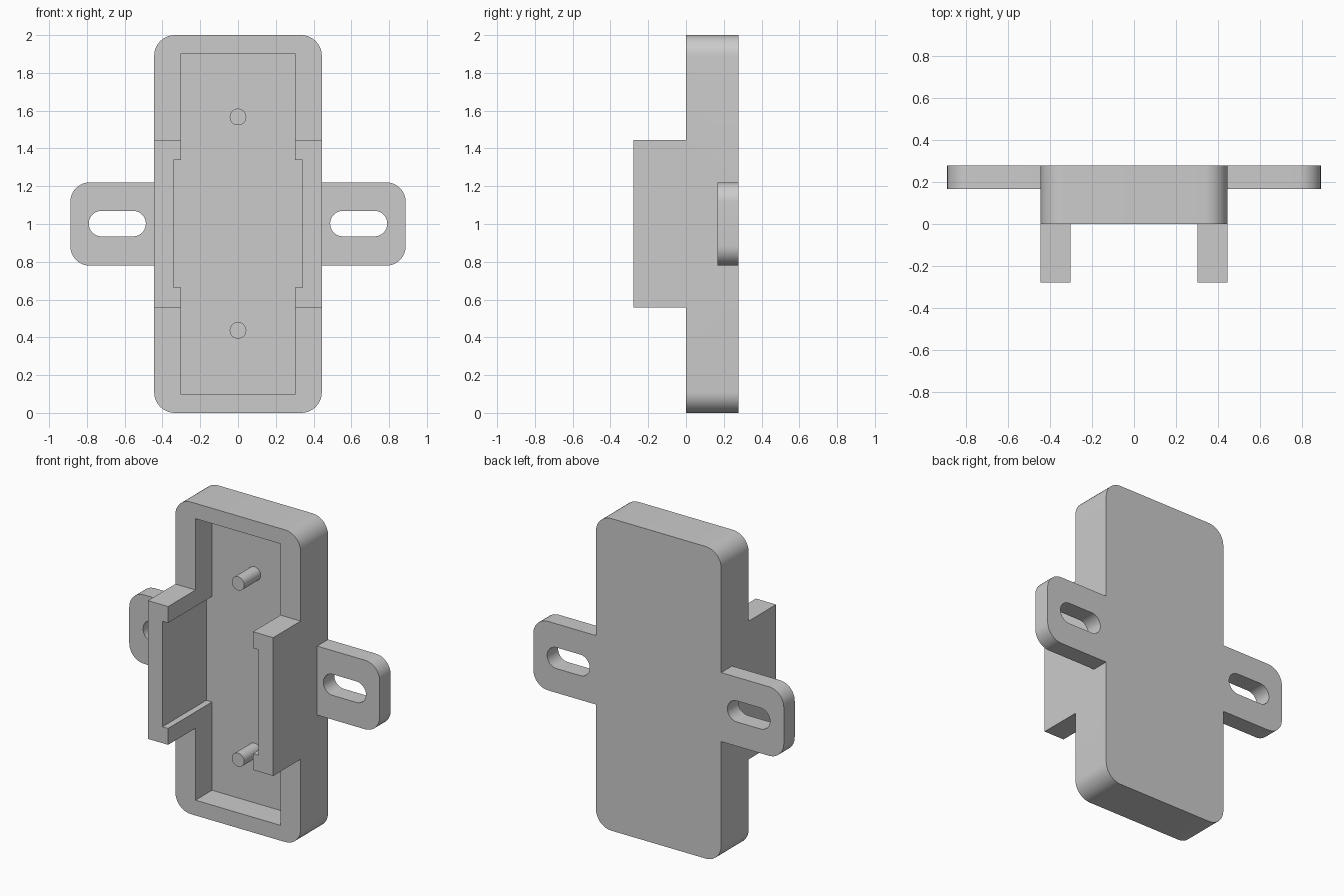
import bpy, bmesh, math

if "Cube" in bpy.data.objects:
    bpy.data.objects.remove(bpy.data.objects["Cube"])


def rounded_rect(cx, cz, w, h, r=0.0, steps=10):
    """Closed x-z outline of a rectangle with optional rounded corners."""
    if r == 0:
        return [(cx + sx * w / 2, cz + sz * h / 2)
                for sx, sz in ((1, 1), (-1, 1), (-1, -1), (1, -1))]
    pts = []
    for q, (sx, sz) in enumerate(((1, 1), (-1, 1), (-1, -1), (1, -1))):
        for i in range(steps + 1):
            a = math.pi / 2 * (q + i / steps)
            pts.append((cx + sx * (w / 2 - r) + r * math.cos(a),
                        cz + sz * (h / 2 - r) + r * math.sin(a)))
    return pts


def circle(cx, cz, r, n=32):
    return [(cx + r * math.cos(2 * math.pi * i / n),
             cz + r * math.sin(2 * math.pi * i / n)) for i in range(n)]


def prism(name, outline, y0, y1):
    """Extrude an x-z outline from y0 to y1."""
    bm = bmesh.new()
    face = bm.faces.new([bm.verts.new((x, y0, z)) for x, z in outline])
    ext = bmesh.ops.extrude_face_region(bm, geom=[face])
    verts = [g for g in ext["geom"] if isinstance(g, bmesh.types.BMVert)]
    bmesh.ops.translate(bm, verts=verts, vec=(0, y1 - y0, 0))
    bmesh.ops.recalc_face_normals(bm, faces=bm.faces[:])
    mesh = bpy.data.meshes.new(name)
    bm.to_mesh(mesh)
    bm.free()
    ob = bpy.data.objects.new(name, mesh)
    bpy.context.collection.objects.link(ob)
    return ob


def combine(target, tool, operation):
    """Apply a boolean and discard the tool object."""
    tool.hide_render = True
    mod = target.modifiers.new(operation, 'BOOLEAN')
    mod.operation = operation
    mod.solver = 'EXACT'
    mod.object = tool
    bpy.context.view_layer.objects.active = target
    bpy.ops.object.modifier_apply(modifier=mod.name)
    bpy.data.objects.remove(tool, do_unlink=True)


DEPTH, FLOOR, HALF_W = 0.278, 0.167, 0.444

# Rounded main body
body = prism("housing", rounded_rect(0, 1, 2 * HALF_W, 2, 0.11), 0, DEPTH)

# Mounting ears: one rounded bar passing through the body
combine(body, prism("mounting_ears", rounded_rect(0, 1, 1.776, 0.442, 0.105),
                    FLOOR, DEPTH), 'UNION')

# Raised side rails: a solid block, split in two by the cavity below
combine(body, prism("side_rails", rounded_rect(0, 1.002, 2 * HALF_W, 0.886),
                    -DEPTH, 0), 'UNION')

# Cavity, and the wider pocket let into the rails
combine(body, prism("cavity", rounded_rect(0, 1, 0.602, 1.804), -0.5, FLOOR),
        'DIFFERENCE')
combine(body, prism("pocket", rounded_rect(0, 1.002, 0.682, 0.676), -0.5, FLOOR),
        'DIFFERENCE')

# Slots in the ears
for side in (-1, 1):
    combine(body, prism("slot", rounded_rect(side * 0.639, 1.002, 0.302, 0.135, 0.067),
                        0.1, 0.4), 'DIFFERENCE')

# Locating pins on the cavity floor
for z in (0.437, 1.567):
    combine(body, prism("pin", circle(0, z, 0.044), 0, 0.22), 'UNION')

bpy.ops.object.select_all(action='DESELECT')
body.select_set(True)
bpy.context.view_layer.objects.active = body
bpy.ops.object.shade_smooth_by_angle(angle=math.radians(30))
